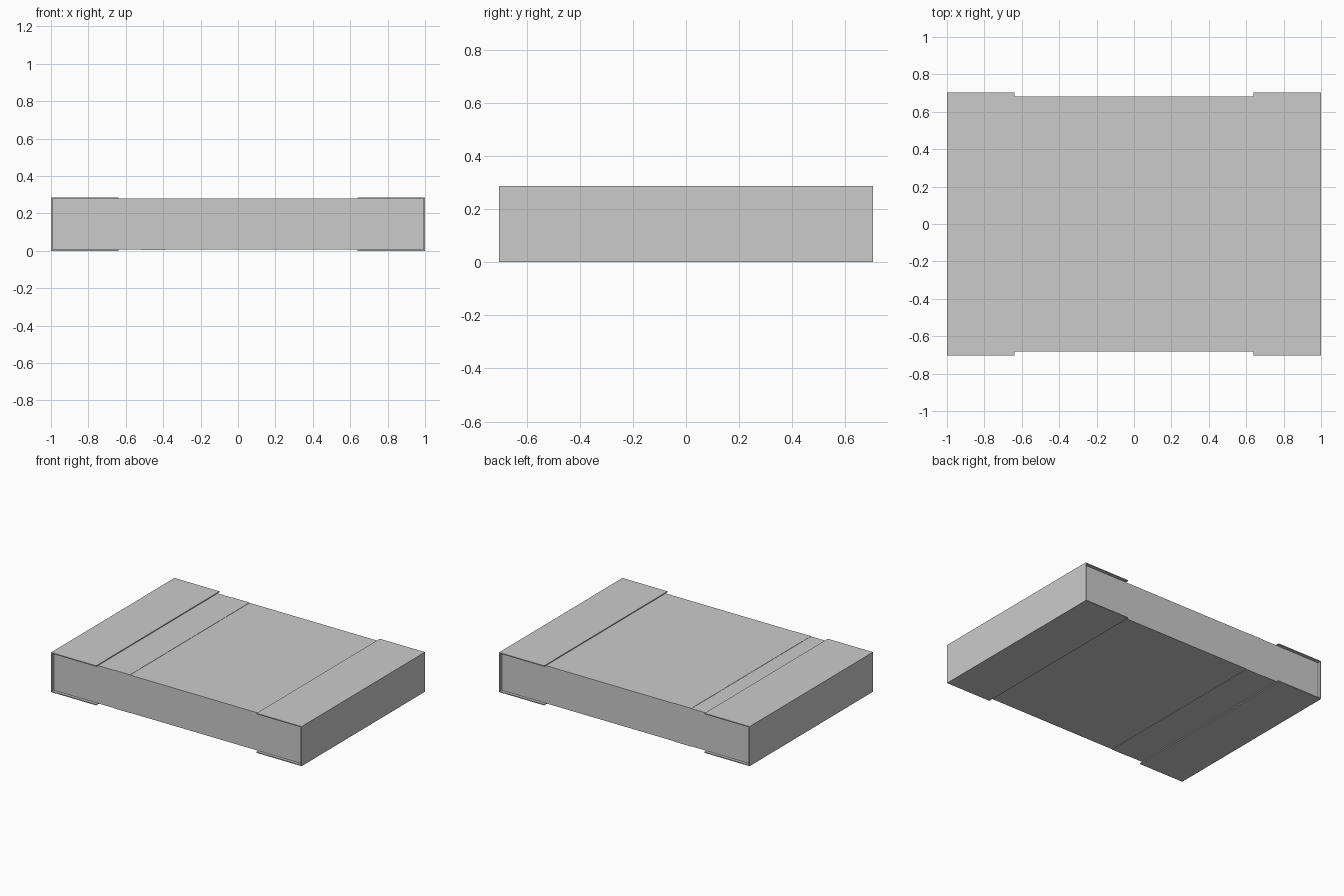
import bpy

cube = bpy.data.objects.get("Cube")
if cube:
    bpy.data.objects.remove(cube, do_unlink=True)

# Single flat grey
grey = bpy.data.materials.new("light_grey")
grey.use_nodes = True
COLOUR = (0.6, 0.6, 0.6, 1)
grey.diffuse_color = COLOUR
grey.node_tree.nodes["Principled BSDF"].inputs["Base Color"].default_value = COLOUR

HEIGHT = 0.286
SHEET = 0.007      # end cap thickness
BAND = 0.002       # band thickness
CAP_Y = 0.703
BODY_Y = 0.682
CAP_INNER = 0.64


def extrude_profile(name, profile, half_depth):
    """Extrude a closed x-z outline along y, symmetric about y = 0."""
    n = len(profile)
    verts = [(x, y, z) for y in (-half_depth, half_depth) for x, z in profile]
    faces = [tuple(range(n)), tuple(reversed(range(n, 2 * n)))]
    faces += [(i, i + n, (i + 1) % n + n, (i + 1) % n) for i in range(n)]
    mesh = bpy.data.meshes.new(name)
    mesh.from_pydata(verts, [], faces)
    mesh.materials.append(grey)
    obj = bpy.data.objects.new(name, mesh)
    bpy.context.collection.objects.link(obj)
    return obj


def box_profile(x0, x1, z0, z1):
    return [(x0, z0), (x1, z0), (x1, z1), (x0, z1)]


# Main slab, held between the caps
extrude_profile("body", box_profile(SHEET - 1, 1 - SHEET, SHEET, HEIGHT - SHEET), BODY_Y)

# Channel-shaped caps folded over both ends
for name, side in (("left_end_cap", 1), ("right_end_cap", -1)):
    outline = [(CAP_INNER, 0), (1, 0), (1, HEIGHT), (CAP_INNER, HEIGHT),
               (CAP_INNER, HEIGHT - SHEET), (1 - SHEET, HEIGHT - SHEET),
               (1 - SHEET, SHEET), (CAP_INNER, SHEET)]
    outline = [(x * side, z) for x, z in outline]
    if side < 0:
        outline.reverse()
    extrude_profile(name, outline, CAP_Y)

# Thin raised band across the top and bottom faces
for name, z in (("top_band", HEIGHT - SHEET), ("bottom_band", SHEET - BAND)):
    extrude_profile(name, box_profile(-0.52, -0.385, z, z + BAND), BODY_Y)
